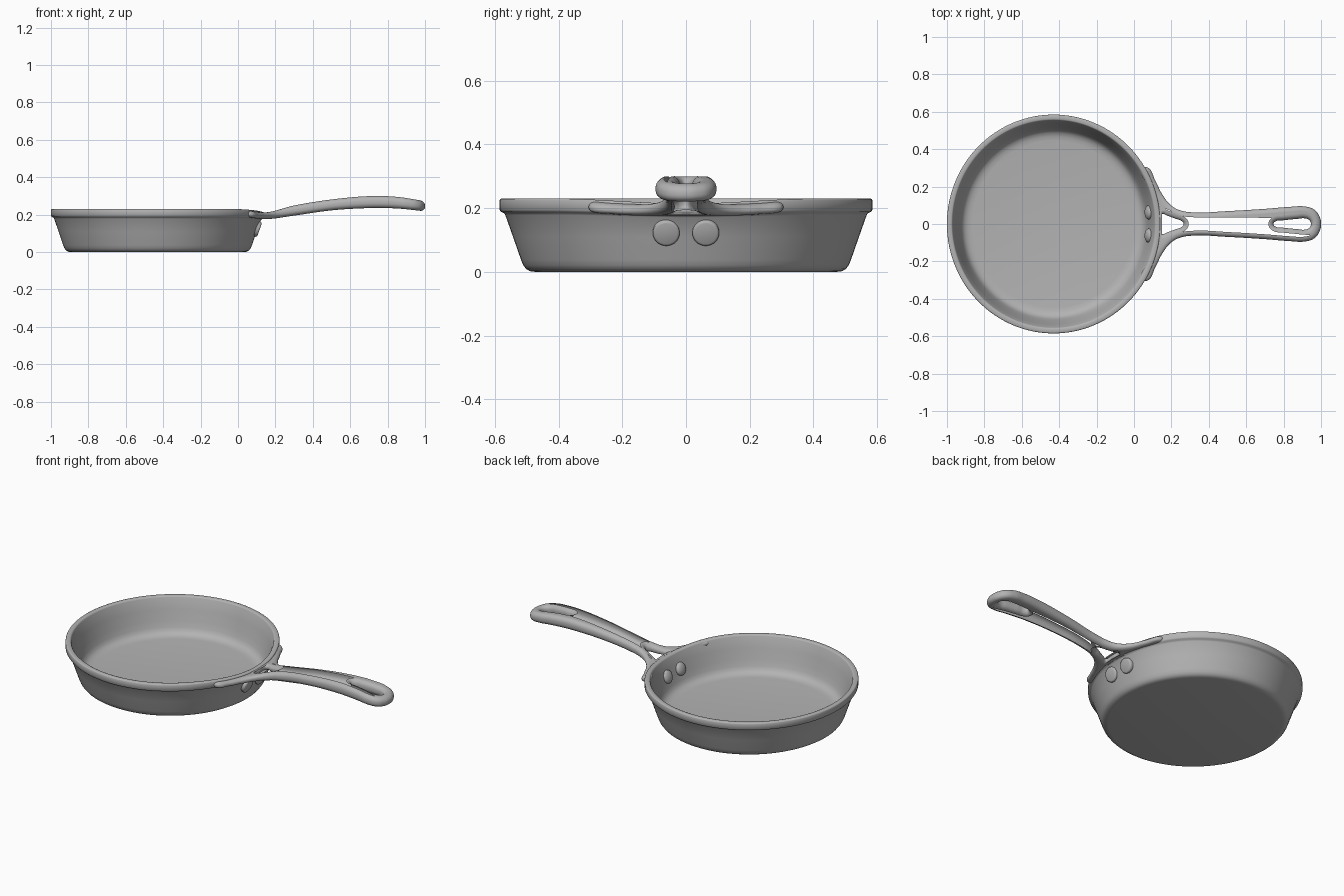
import bpy, bmesh, math
from mathutils import Vector, Matrix

cube = bpy.data.objects.get("Cube")
if cube:
    bpy.data.objects.remove(cube, do_unlink=True)

iron = bpy.data.materials.new("grey iron")
iron.use_nodes = True
iron.diffuse_color = (0.45, 0.45, 0.45, 1)
iron.node_tree.nodes["Principled BSDF"].inputs["Base Color"].default_value = (0.45, 0.45, 0.45, 1)

PAN_X, SQUASH = -0.43, 0.975


def finish(name, bm, angle=40):
    bmesh.ops.remove_doubles(bm, verts=bm.verts, dist=0.0002)
    bmesh.ops.recalc_face_normals(bm, faces=bm.faces)
    mesh = bpy.data.meshes.new(name)
    bm.to_mesh(mesh)
    bm.free()
    mesh.materials.append(iron)
    obj = bpy.data.objects.new(name, mesh)
    bpy.context.collection.objects.link(obj)
    bpy.ops.object.select_all(action='DESELECT')
    obj.select_set(True)
    bpy.context.view_layer.objects.active = obj
    bpy.ops.object.shade_smooth_by_angle(angle=math.radians(angle))
    return obj


def lathe(profile, steps):
    bm = bmesh.new()
    verts = [bm.verts.new((r, 0, z)) for r, z in profile]
    edges = [bm.edges.new(pair) for pair in zip(verts, verts[1:])]
    bmesh.ops.spin(bm, geom=verts + edges, cent=(0, 0, 0), axis=(0, 0, 1),
                   angle=math.tau, steps=steps, use_merge=True)
    return bm


def smooth_at(x, table):
    """Smooth interpolation through a table of (x, value) points."""
    def slope(i):
        a, b = table[max(i - 1, 0)], table[min(i + 1, len(table) - 1)]
        return (b[1] - a[1]) / (b[0] - a[0])
    x = min(max(x, table[0][0]), table[-1][0])
    i = next(k for k in range(len(table) - 1) if x <= table[k + 1][0])
    (x0, v0), (x1, v1) = table[i], table[i + 1]
    h = x1 - x0
    t = (x - x0) / h
    return ((2*t**3 - 3*t**2 + 1) * v0 + (t**3 - 2*t**2 + t) * h * slope(i)
            + (3*t**2 - 2*t**3) * v1 + (t**3 - t**2) * h * slope(i + 1))


# Pan body: closed outer and inner wall with a raised rim band
bm = lathe([(0, 0), (0.475, 0), (0.49, 0.002), (0.502, 0.009), (0.511, 0.021), (0.518, 0.038),
            (0.543, 0.11), (0.567, 0.178), (0.571, 0.184), (0.58, 0.188), (0.585, 0.194),
            (0.585, 0.224), (0.583, 0.228), (0.579, 0.23), (0.562, 0.23), (0.557, 0.228),
            (0.554, 0.223), (0.537, 0.16), (0.519, 0.10), (0.508, 0.066), (0.499, 0.048),
            (0.486, 0.036), (0.468, 0.029), (0.445, 0.026), (0, 0.026)], 128)
for v in bm.verts:
    # The rim dips gently towards the handle
    if v.co.x > 0 and v.co.z > 0.15:
        dip = max(0, 1 - abs(v.co.y) / 0.42)
        v.co.z -= 0.016 * dip * dip * (3 - 2 * dip) * min(1, (v.co.z - 0.15) / 0.06)
    v.co.x = PAN_X + v.co.x * SQUASH
finish("pan_body", bm, 50)


# Handle: rounded plate with a fork opening and a hanging slot
def mirrored(points):
    """Close a half outline by mirroring it across y = 0."""
    return points + [(x, -y) for x, y in reversed(points) if y > 0]


outlines = [
    mirrored([(0.125, 0), (0.115, 0.10), (0.085, 0.19), (0.04, 0.29), (0.065, 0.305),
              (0.115, 0.23), (0.15, 0.16), (0.20, 0.098), (0.25, 0.072), (0.32, 0.062),
              (0.50, 0.069), (0.70, 0.081), (0.84, 0.092), (0.91, 0.094), (0.965, 0.076),
              (0.992, 0.04), (1.0, 0)]),
    mirrored([(0.145, 0), (0.143, 0.04), (0.152, 0.054), (0.175, 0.046), (0.22, 0.029),
              (0.257, 0.014), (0.266, 0)]),
    mirrored([(0.745, 0), (0.755, 0.013), (0.80, 0.020), (0.87, 0.027), (0.915, 0.030),
              (0.938, 0.020), (0.946, 0)]),
]
curve = bpy.data.curves.new("handle_outline", 'CURVE')
curve.dimensions = '2D'
curve.fill_mode = 'BOTH'
curve.resolution_u = 6
curve.extrude = 0.004
curve.bevel_depth = 0.026
curve.bevel_resolution = 5
curve.offset = -0.026
for points in outlines:
    spline = curve.splines.new('BEZIER')
    spline.bezier_points.add(len(points) - 1)
    spline.use_cyclic_u = True
    for bp, (x, y) in zip(spline.bezier_points, points):
        bp.co = (x, y, 0)
        bp.handle_left_type = bp.handle_right_type = 'AUTO'
helper = bpy.data.objects.new("handle_outline", curve)
bpy.context.collection.objects.link(helper)
bpy.context.view_layer.update()
flat = bpy.data.meshes.new_from_object(helper.evaluated_get(bpy.context.evaluated_depsgraph_get()))
bm = bmesh.new()
bm.from_mesh(flat)
bpy.data.objects.remove(helper, do_unlink=True)
bpy.data.meshes.remove(flat)
bmesh.ops.remove_doubles(bm, verts=bm.verts, dist=0.0002)

# Cut into slices, then bend along the arched centre line
for i in range(1, 48):
    bmesh.ops.bisect_plane(bm, geom=bm.verts[:] + bm.edges[:] + bm.faces[:], dist=1e-5,
                           plane_co=(0.02 + i * 0.0205, 0, 0), plane_no=(1, 0, 0))
centre = [(0.04, 0.206), (0.15, 0.194), (0.30, 0.222), (0.50, 0.252),
          (0.70, 0.267), (0.85, 0.264), (1.0, 0.245)]
half = [(0.04, 0.018), (0.15, 0.018), (0.30, 0.027), (0.50, 0.029),
        (0.70, 0.032), (0.85, 0.031), (1.0, 0.027)]
for v in bm.verts:
    v.co.z = smooth_at(v.co.x, centre) + v.co.z / 0.03 * smooth_at(v.co.x, half)
finish("handle", bm, 50)

# Rivets: flat heads outside, domed heads inside
outward = Vector((0.946, 0, -0.326))
head = [(0, 0.012), (0.034, 0.012), (0.039, 0.010), (0.042, 0.006), (0.042, -0.012), (0, -0.012)]
dome = [(0.037 * math.sin(a), 0.018 * math.cos(a)) for a in (i * math.pi / 16 for i in range(9))]
dome += [(0.037, -0.008), (0, -0.008)]
for side, y in (("left", 0.062), ("right", -0.062)):
    for name, profile, direction, spot in (
            ("outer_rivet", head, outward, (0.104, y, 0.123)),
            ("inner_rivet", dome, -outward, (0.077, y, 0.125))):
        bm = lathe(profile, 32)
        turn = direction.to_track_quat('Z', 'Y').to_matrix().to_4x4()
        bm.transform(Matrix.Translation(spot) @ turn)
        finish(f"{name}_{side}", bm)
